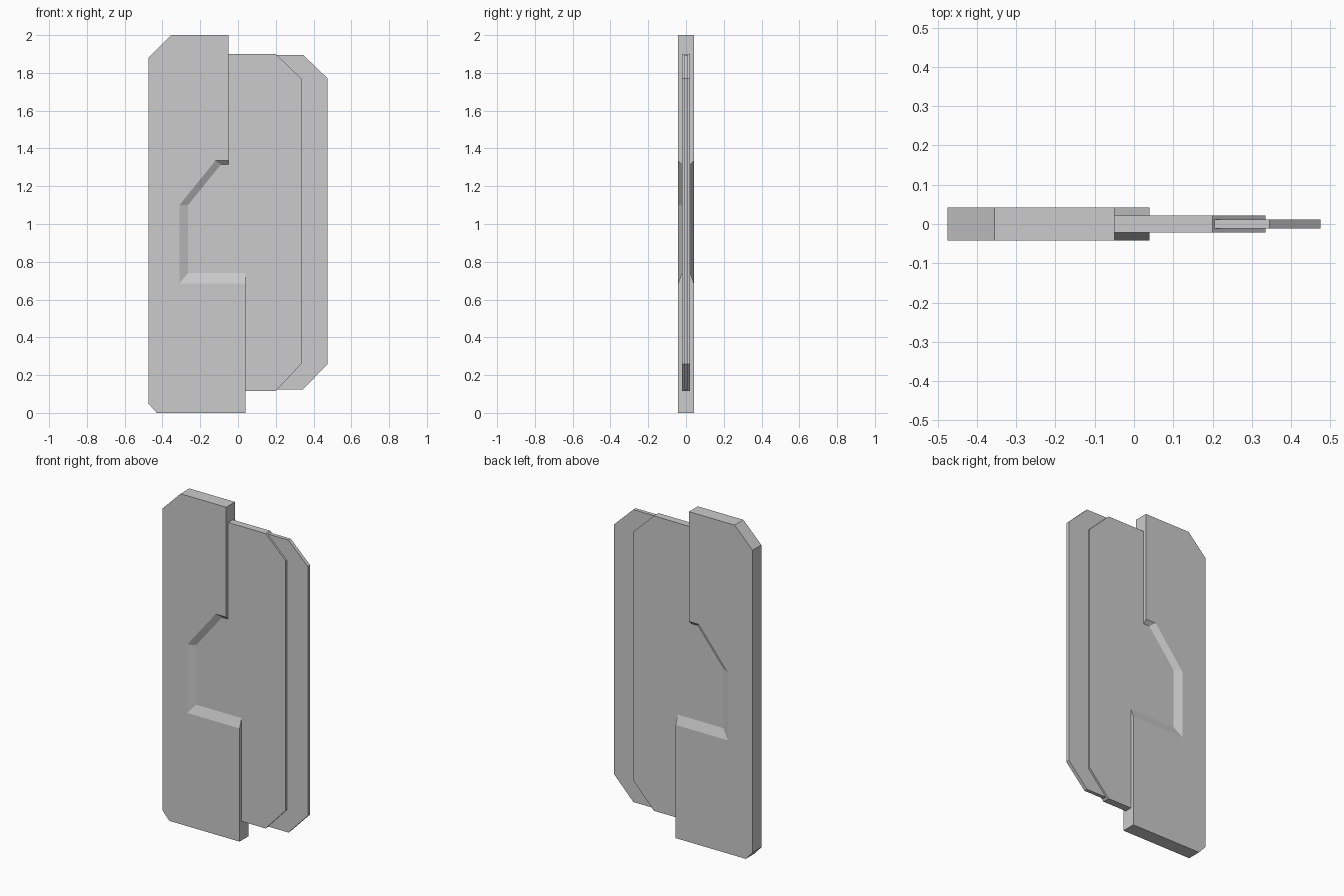
import bpy, bmesh

if "Cube" in bpy.data.objects:
    bpy.data.objects.remove(bpy.data.objects["Cube"])


def plate(name, levels, open_edges=(), open_bands=(0,)):
    """Loft matching x/z profiles (counter-clockwise from the front) along y.
    open_edges: rim edges left out where another plate butts on."""
    bm = bmesh.new()
    rings = [[bm.verts.new((x, y, z)) for x, z in prof] for y, prof in levels]
    bm.faces.new(rings[0])
    bm.faces.new(rings[-1][::-1])
    n = len(rings[0])
    for band, (a, b) in enumerate(zip(rings, rings[1:])):
        for i in range(n):
            if i in open_edges and band in open_bands:
                continue
            j = (i + 1) % n
            bm.faces.new((a[j], a[i], b[i], b[j]))
    mesh = bpy.data.meshes.new(name)
    bm.to_mesh(mesh)
    bm.free()
    obj = bpy.data.objects.new(name, mesh)
    bpy.context.collection.objects.link(obj)
    return obj


THICK, MID, THIN = 0.042, 0.022, 0.011

# Notch outline: at the face of the thick plate, and at the foot of its slope
notch_top = [(0.04, 0.685), (-0.31, 0.685), (-0.31, 1.10), (-0.12, 1.335), (-0.05, 1.335)]
notch_foot = [(0.04, 0.74), (-0.265, 0.74), (-0.265, 1.10), (-0.09, 1.315), (-0.05, 1.315)]


def body_profile(notch):
    return ([(-0.43, 0), (0.04, 0), (0.04, 0.115)] + notch +
            [(-0.05, 1.90), (-0.05, 2), (-0.355, 2), (-0.475, 1.88), (-0.475, 0.05)])


# Thick plate with sloped notch on both faces
face, foot = body_profile(notch_top), body_profile(notch_foot)
plate("thick_plate", [(-THICK, face), (-MID, foot), (MID, foot), (THICK, face)],
      open_edges=range(2, 8), open_bands=(1,))

# Middle plate, filling the notch
middle = [(0.04, 0.115), (0.20, 0.115), (0.335, 0.26), (0.335, 1.77),
          (0.20, 1.90), (-0.05, 1.90)] + notch_foot[::-1]
plate("middle_plate", [(-MID, middle), (MID, middle)], open_edges=range(5, 11))

# Thin edge strip
strip = [(0.209, 0.125), (0.345, 0.125), (0.475, 0.26), (0.475, 1.77),
         (0.345, 1.895), (0.205, 1.895), (0.335, 1.77), (0.335, 0.26)]
plate("edge_strip", [(-THIN, strip), (THIN, strip)], open_edges=(5, 6, 7))
